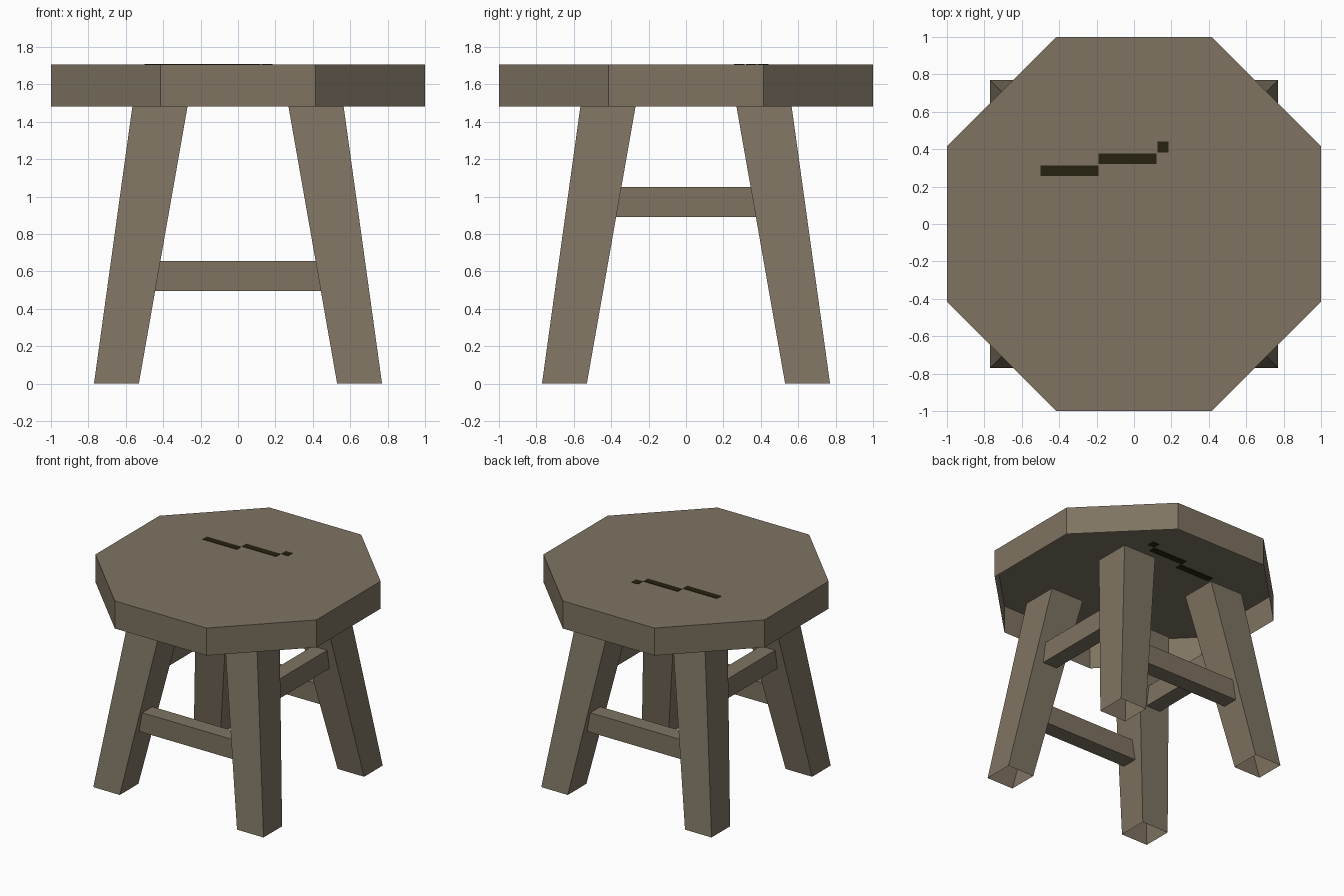
import bpy, math

if "Cube" in bpy.data.objects:
    bpy.data.objects.remove(bpy.data.objects["Cube"])

def material(name, rgb):
    m = bpy.data.materials.new(name)
    m.diffuse_color = (*rgb, 1)
    m.use_nodes = True
    m.node_tree.nodes["Principled BSDF"].inputs["Base Color"].default_value = m.diffuse_color
    return m

wood = material("weathered wood", (0.21, 0.172, 0.122))
dark = material("dark crack", (0.019, 0.016, 0.005))

def loft(name, low, high, mat, caps):
    """Join two matching loops (counter-clockwise from above) with side walls."""
    n = len(low)
    faces = [(i, (i + 1) % n, (i + 1) % n + n, i + n) for i in range(n)]
    if "top" in caps:
        faces.append(tuple(range(n, 2 * n)))
    if "bottom" in caps:
        faces.append(tuple(reversed(range(n))))
    me = bpy.data.meshes.new(name)
    me.from_pydata(low + high, [], faces)
    me.materials.append(mat)
    ob = bpy.data.objects.new(name, me)
    bpy.context.collection.objects.link(ob)
    return ob

def rect(x0, x1, y0, y1, z):
    return [(x0, y0, z), (x1, y0, z), (x1, y1, z), (x0, y1, z)]

TOP, UNDER = 1.705, 1.48

# Octagonal seat, open underneath
def octagon(z):
    r = 1 / math.cos(math.pi / 8)
    return [(r * math.cos(math.pi / 8 + k * math.pi / 4),
             r * math.sin(math.pi / 8 + k * math.pi / 4), z) for k in range(8)]

loft("seat", octagon(UNDER), octagon(TOP), wood, ["top"])

# Stepped crack in the seat, thin plates showing on both sides
for i, (x0, x1, y0, y1) in enumerate([(-0.5, -0.19, 0.257, 0.312),
                                      (-0.19, 0.12, 0.322, 0.377),
                                      (0.125, 0.185, 0.383, 0.44)]):
    loft(f"seat_crack_{i + 1}", rect(x0, x1, y0, y1, TOP - 0.005),
         rect(x0, x1, y0, y1, TOP + 0.003), dark, ["top", "bottom"])

# Four splayed, tapered legs with open ends
def leg_rect(sx, sy, inner, outer, z):
    xs, ys = sorted((sx * inner, sx * outer)), sorted((sy * inner, sy * outer))
    return rect(*xs, *ys, z)

for sy, end in ((-1, "front"), (1, "back")):
    for sx, side in ((-1, "left"), (1, "right")):
        loft(f"{end}_{side}_leg", leg_rect(sx, sy, 0.53, 0.77, 0),
             leg_rect(sx, sy, 0.27, 0.565, UNDER), wood, [])

# Stretchers, with ends cut to the slope of the legs
def leg_inner(z):
    return 0.53 - 0.26 * z / UNDER

def stretcher(name, offset, z0, z1, along_x):
    loops = []
    for z in (z0, z1):
        e = leg_inner(z) + 0.003
        a, b = offset - 0.065, offset + 0.065
        loops.append(rect(-e, e, a, b, z) if along_x else rect(a, b, -e, e, z))
    loft(name, loops[0], loops[1], wood, ["top", "bottom"])

for s, end, side in ((-1, "front", "left"), (1, "back", "right")):
    stretcher(f"{end}_stretcher", s * 0.58, 0.495, 0.655, True)
    stretcher(f"{side}_stretcher", s * 0.50, 0.89, 1.05, False)
